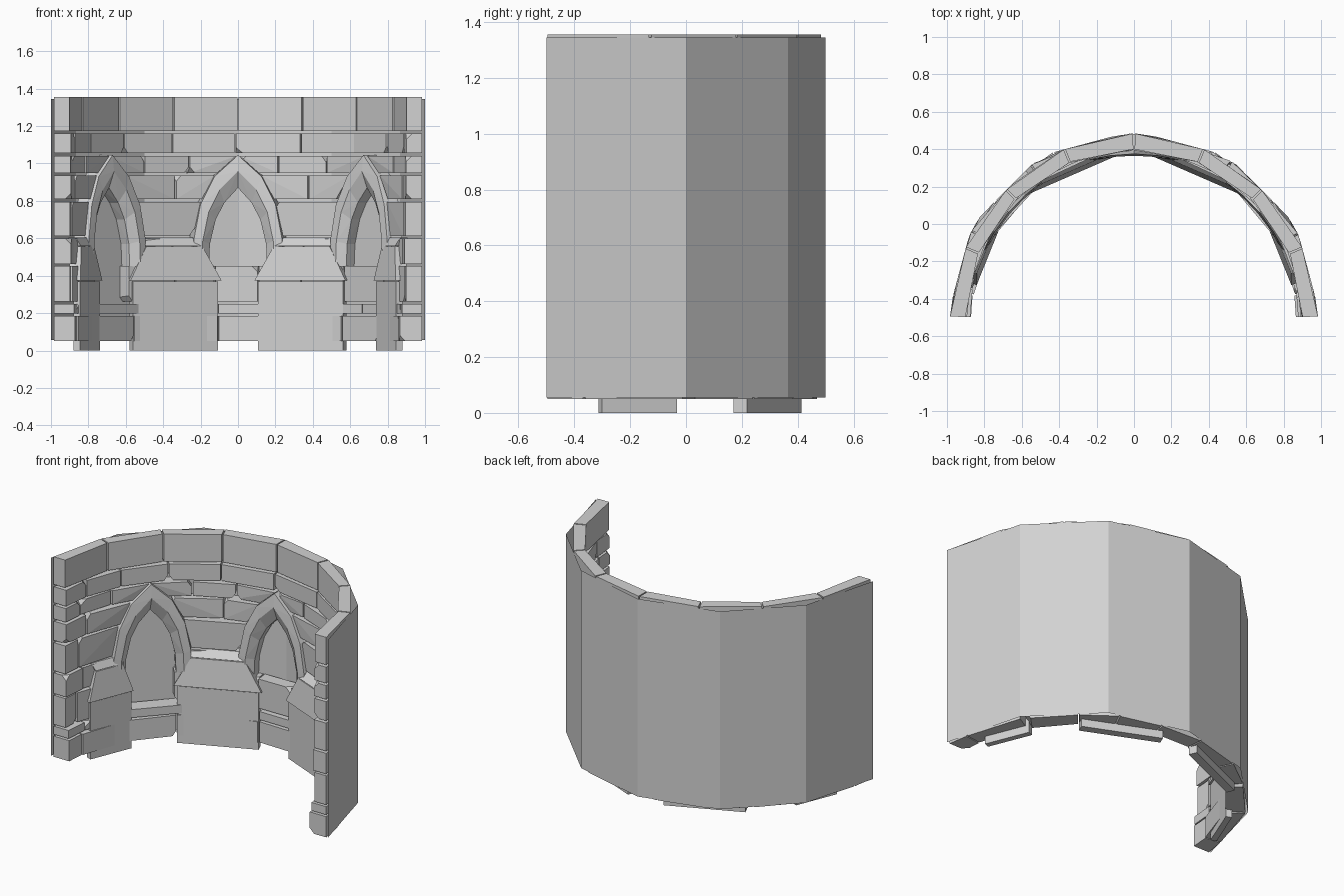
import bpy, bmesh, random
from math import cos, sin, radians, degrees
from mathutils import Vector

random.seed(4)
cube = bpy.data.objects.get("Cube")
if cube:
    bpy.data.objects.remove(cube, do_unlink=True)

stone = bpy.data.materials.new("grey_stone")
stone.use_nodes = True
GREY = (0.65, 0.65, 0.65, 1)
stone.diffuse_color = GREY
stone.node_tree.nodes["Principled BSDF"].inputs["Base Color"].default_value = GREY

WALL, ARCH = 0.895, 0.865
ARCHES = (40, 90, 140)
# arch outline: half width and height of the outer and the inner edge
ARCH_OUT = [(0.24, 0.45), (0.235, 0.6), (0.2, 0.78), (0.125, 0.93), (0, 1.045)]
ARCH_IN = [(0.15, 0.45), (0.145, 0.57), (0.115, 0.7), (0.07, 0.79), (0, 0.87)]


def polar(deg, r, z):
    a = radians(deg)
    return Vector((r * cos(a), r * sin(a) - 0.5, z))


def outer_radius(deg):
    """Back of the blocks, just inside the faceted shell."""
    return min(0.966 / cos(radians(deg % 30 - 15)), 0.985) - 0.001


def finish(bm, name):
    me = bpy.data.meshes.new(name)
    bm.to_mesh(me)
    bm.free()
    me.materials.append(stone)
    bpy.context.collection.objects.link(bpy.data.objects.new(name, me))


def solid(bm, pts, chip=None):
    """Convex stone through the points, with one corner optionally knocked off."""
    tmp = bmesh.new()
    for p in pts:
        tmp.verts.new(p)
    bmesh.ops.convex_hull(tmp, input=tmp.verts[:])
    bmesh.ops.dissolve_limit(tmp, angle_limit=0.01, verts=tmp.verts[:], edges=tmp.edges[:])
    if chip is not None:
        corner = pts[chip]
        mid = sum(pts, Vector()) / len(pts)
        out = Vector([1 if c > m else -1 for c, m in zip(corner, mid)]).normalized()
        geom = tmp.verts[:] + tmp.edges[:] + tmp.faces[:]
        bmesh.ops.bisect_plane(tmp, geom=geom, plane_co=corner - out * 0.018,
                               plane_no=out, clear_outer=True)
        bmesh.ops.holes_fill(tmp, edges=[e for e in tmp.edges if e.is_boundary])
    bmesh.ops.recalc_face_normals(tmp, faces=tmp.faces)
    me = bpy.data.meshes.new("stone_tmp")
    tmp.to_mesh(me)
    tmp.free()
    bm.from_mesh(me)
    bpy.data.meshes.remove(me)


def brick(bm, lo, hi, z0, z1, r, gap=0.25):
    """Block between two edges, each edge given as (bottom, top) angles."""
    r += random.uniform(-0.005, 0.005)
    corners = ((lo[0] + gap, z0), (hi[0] - gap, z0), (hi[1] - gap, z1), (lo[1] + gap, z1))
    pts = [polar(a, r, z) for a, z in corners]
    pts += [polar(a, outer_radius(a), z) for a, z in corners]
    solid(bm, pts, random.choice((0, 1, 2, 3, None, None, None)) if z1 < 1.2 else None)


def arch_half(z):
    for (w0, a), (w1, b) in zip(ARCH_OUT, ARCH_OUT[1:]):
        if a <= z <= b:
            return degrees((w0 + (w1 - w0) * (z - a) / (b - a)) / ARCH)
    return 0


def course(name, z0, z1, joints, r=WALL, arches=(), half=None):
    """One row of blocks, interrupted by the arches."""
    bm = bmesh.new()
    h = half or (arch_half(z0), arch_half(z1))
    edges = [(0, 0)]
    for c in arches:
        edges += [(c - h[0], c - h[1]), (c + h[0], c + h[1])]
    edges.append((180, 180))
    for lo, hi in zip(edges[::2], edges[1::2]):
        cuts = [(j, j) for j in joints if max(lo) + 3 < j < min(hi) - 3]
        line = [lo] + cuts + [hi]
        for a, b in zip(line, line[1:]):
            brick(bm, a, b, z0, z1, r)
    finish(bm, name)


# back shell: half of a twelve-sided drum, one thin sheet
bm = bmesh.new()
cols = [[bm.verts.new(polar(a, 1, z)) for z in (0.055, 1.345)] for a in range(0, 181, 30)]
for a, b in zip(cols, cols[1:]):
    bm.faces.new((a[0], b[0], b[1], a[1]))
finish(bm, "back_shell")

# stone courses from the ground up
course("base_course", 0.05, 0.185, [8, 30, 50, 64, 80, 97, 116, 130, 150, 172], 0.868)
course("thin_course", 0.197, 0.25, [9, 28, 41, 57, 82, 97, 123, 152, 170], 0.88)
course("sill_course", 0.262, 0.452, [7, 30, 51, 68, 83, 98, 112, 150, 173],
       arches=ARCHES[2:], half=(9, 9))
course("jamb_course", 0.463, 0.598, [10, 67, 113, 170], arches=ARCHES)
course("lower_arch_course", 0.612, 0.795, [8, 172], arches=ARCHES)
course("upper_arch_course", 0.81, 0.935, [11, 65, 112, 168], arches=ARCHES)
course("arch_tip_course", 0.95, 1.04, [8, 22, 58, 76, 107, 124, 156, 171], arches=ARCHES)
course("upper_course", 1.055, 1.16, [10, 27, 46, 68, 91, 113, 133, 152, 168])
course("top_course", 1.175, 1.355, [22.5 * i for i in range(1, 8)], 0.9)

# pointed window arches made of splayed stones
for name, c in zip(("left_arch", "middle_arch", "right_arch"), ARCHES):
    bm = bmesh.new()
    for side in (-1, 1):
        for i in range(4):
            pts = []
            for k in (i, i + 1):
                (wo, zo), (wi, zi) = ARCH_OUT[k], ARCH_IN[k]
                wm, zm = (wi + wo) / 2, (zi + zo) / 2
                for w, z, r in ((wo, zo, 0.875), (wo, zo, 0.965), (wm, zm, ARCH),
                                (wi, zi, 0.9), (wi, zi, 0.965)):
                    pts.append(polar(c + side * degrees(w / ARCH), r, z))
            solid(bm, pts)
    finish(bm, name)


def pedestal(name, angle, width, front):
    """Block standing on the ground with a sloping hood and cap."""
    bm = bmesh.new()
    radial = Vector((cos(radians(angle)), sin(radians(angle)), 0))
    tangent = Vector((-radial.y, radial.x, 0))

    def layer(half, depth, z, back=0.93):
        return [Vector((0, -0.5, z)) + radial * d + tangent * s * half
                for d in (depth, back) for s in (-1, 1)]

    solid(bm, layer(width * 0.93, front + 0.008, 0, 0.89)
          + layer(width * 0.93, front + 0.008, 0.37, 0.89))
    solid(bm, layer(width, front, 0.375, 0.91) + layer(width * 0.62, front + 0.022, 0.555))
    solid(bm, layer(width * 0.62, front + 0.022, 0.56) + layer(width * 0.75, 0.89, 0.605))
    finish(bm, name)


pedestal("inner_left_pedestal", 66.5, 0.265, 0.83)
pedestal("inner_right_pedestal", 113.5, 0.265, 0.83)
pedestal("outer_left_pedestal", 22, 0.155, 0.845)
pedestal("outer_right_pedestal", 158, 0.155, 0.845)
